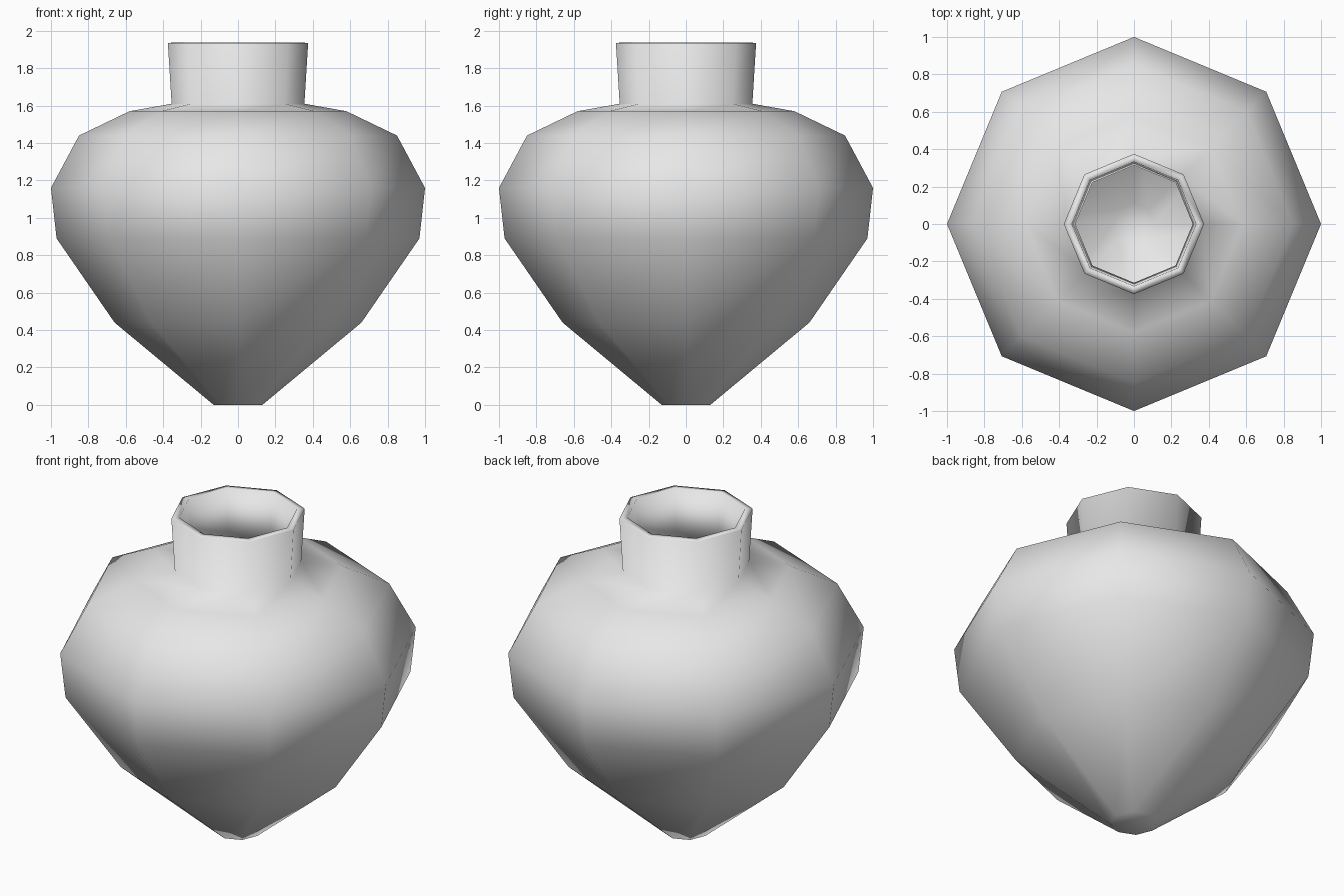
import bpy
import bmesh
from math import tau
from mathutils import Matrix

default = bpy.data.objects.get("Cube")
if default:
    bpy.data.objects.remove(default, do_unlink=True)

SIDES = 8
WALL = 0.04

# Plain grey clay
clay = bpy.data.materials.new("grey_clay")
clay.use_nodes = True
colour = (0.8, 0.8, 0.8, 1)
clay.diffuse_color = colour
clay.node_tree.nodes["Principled BSDF"].inputs["Base Color"].default_value = colour

# Outer profile from foot to lip: radius, height
profile = [(0.13, 0), (0.66, 0.44), (0.97, 0.89), (1.0, 1.16), (0.85, 1.44),
           (0.58, 1.57), (0.355, 1.61), (0.375, 1.935)]


def lathe(name, points, material):
    """Turn a profile into an eight-sided shell, closed at the foot and open at the top."""
    bm = bmesh.new()
    rings = []
    for radius, z in points:
        rings.append([bm.verts.new(Matrix.Rotation(tau * i / SIDES, 3, "Z")
                                   @ Matrix.Identity(3).col[0] * radius) for i in range(SIDES)])
        for v in rings[-1]:
            v.co.z = z
    for low, high in zip(rings, rings[1:]):
        for i in range(SIDES):
            j = (i + 1) % SIDES
            bm.faces.new((low[i], low[j], high[j], high[i]))
    bm.faces.new(reversed(rings[0]))
    for face in bm.faces:
        face.smooth = True
    mesh = bpy.data.meshes.new(name)
    bm.to_mesh(mesh)
    bm.free()
    mesh.materials.append(material)
    obj = bpy.data.objects.new(name, mesh)
    bpy.context.collection.objects.link(obj)
    return obj


# Hollow vase body with neck and lip
vase = lathe("vase", profile, clay)
shell = vase.modifiers.new("wall_thickness", "SOLIDIFY")
shell.thickness = WALL
shell.offset = -1
shell.use_even_offset = True
